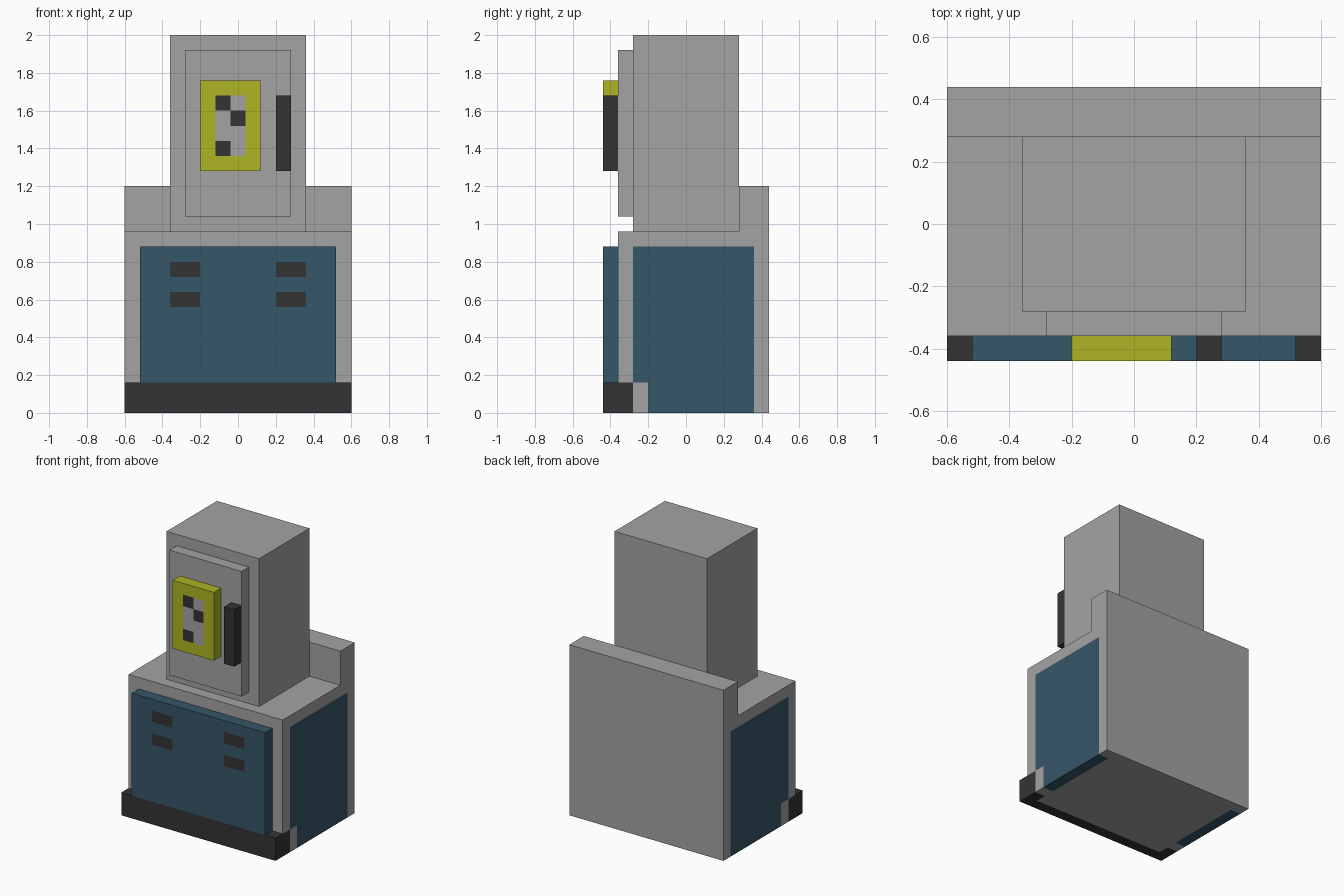
import bpy
import bmesh
from mathutils import Vector

cube = bpy.data.objects.get("Cube")
if cube:
    bpy.data.objects.remove(cube, do_unlink=True)


def make_material(name, rgb):
    m = bpy.data.materials.new(name)
    m.use_nodes = True
    m.diffuse_color = (*rgb, 1)
    m.node_tree.nodes["Principled BSDF"].inputs["Base Color"].default_value = (*rgb, 1)
    return m


GREY = make_material("light grey", (0.371, 0.371, 0.371))
BLUE = make_material("slate blue", (0.036, 0.093, 0.138))
YELLOW = make_material("yellow green", (0.418, 0.462, 0.016))
DARK = make_material("charcoal", (0.034, 0.034, 0.034))


def finish(name, bm, materials, cuts=(), rule=None):
    """Slice the mesh at (axis, value) planes, then colour faces by a rule."""
    for axis, value in cuts:
        no = Vector((0, 0, 0))
        no[axis] = 1
        geom = bm.verts[:] + bm.edges[:] + bm.faces[:]
        bmesh.ops.bisect_plane(bm, geom=geom, dist=1e-5, plane_co=no * value, plane_no=no)
    bmesh.ops.recalc_face_normals(bm, faces=bm.faces[:])
    if rule:
        for f in bm.faces:
            f.material_index = rule(f.calc_center_median(), f.normal)
    me = bpy.data.meshes.new(name)
    bm.to_mesh(me)
    bm.free()
    for m in materials:
        me.materials.append(m)
    ob = bpy.data.objects.new(name, me)
    bpy.context.scene.collection.objects.link(ob)
    return ob


def box(name, x, y, z, materials, cuts=(), rule=None):
    bm = bmesh.new()
    bmesh.ops.create_cube(bm, size=1)
    for v in bm.verts:
        v.co = [r[0] if c < 0 else r[1] for c, r in zip(v.co, (x, y, z))]
    return finish(name, bm, materials, cuts, rule)


# Cabinet: L-shaped side profile with a raised back, blue side panels
def cabinet_colour(c, n):
    if abs(c.x) > 0.52 and (abs(n.x) > 0.5 or n.z < -0.5):
        if c.z < 0.16 and c.y < -0.2:
            return 2 if c.y < -0.28 else 0
        if -0.28 < c.y < 0.36 and c.z < 0.88:
            return 1
    return 0


bm = bmesh.new()
profile = [(-0.36, 0), (0.44, 0), (0.44, 1.2), (0.28, 1.2), (0.28, 0.96), (-0.36, 0.96)]
side = bm.faces.new([bm.verts.new((-0.6, y, z)) for y, z in profile])
ext = bmesh.ops.extrude_face_region(bm, geom=[side])
for v in ext["geom"]:
    if isinstance(v, bmesh.types.BMVert):
        v.co.x = 0.6
finish("cabinet", bm, [GREY, BLUE, DARK],
       [(0, -0.52), (0, 0.52), (1, -0.28), (1, -0.2), (1, 0.28), (1, 0.36),
        (2, 0.16), (2, 0.88), (2, 0.96)], cabinet_colour)

# Kick plate along the front
box("kick_plate", (-0.6, 0.6), (-0.44, -0.36), (0, 0.16), [DARK])


# Front panel with two pairs of vent slots
def vent_colour(c, n):
    slot = 0.2 < abs(c.x) < 0.36 and (0.56 < c.z < 0.64 or 0.72 < c.z < 0.8)
    return int(n.y < -0.5 and slot)


box("front_panel", (-0.52, 0.52), (-0.44, -0.36), (0.16, 0.88), [BLUE, DARK],
    [(0, x) for x in (-0.36, -0.2, 0.2, 0.36)] + [(2, z) for z in (0.56, 0.64, 0.72, 0.8)],
    vent_colour)

# Tower and its raised door
box("tower", (-0.36, 0.36), (-0.28, 0.28), (0.96, 2.0), [GREY])
box("tower_door", (-0.28, 0.28), (-0.36, -0.28), (1.04, 1.92), [GREY])
box("door_handle", (0.2, 0.28), (-0.44, -0.36), (1.28, 1.68), [DARK])


# Yellow sign with a grey field and three dark squares
def sign_colour(c, n):
    if n.y > -0.5 or not (-0.12 < c.x < 0.04 and 1.36 < c.z < 1.68):
        return 0
    if c.x < -0.04:
        return 2 if c.z > 1.6 or c.z < 1.44 else 1
    return 2 if 1.52 < c.z < 1.6 else 1


box("sign", (-0.2, 0.12), (-0.44, -0.36), (1.28, 1.76), [YELLOW, GREY, DARK],
    [(0, x) for x in (-0.12, -0.04, 0.04)] + [(2, z) for z in (1.36, 1.44, 1.52, 1.6, 1.68)],
    sign_colour)
